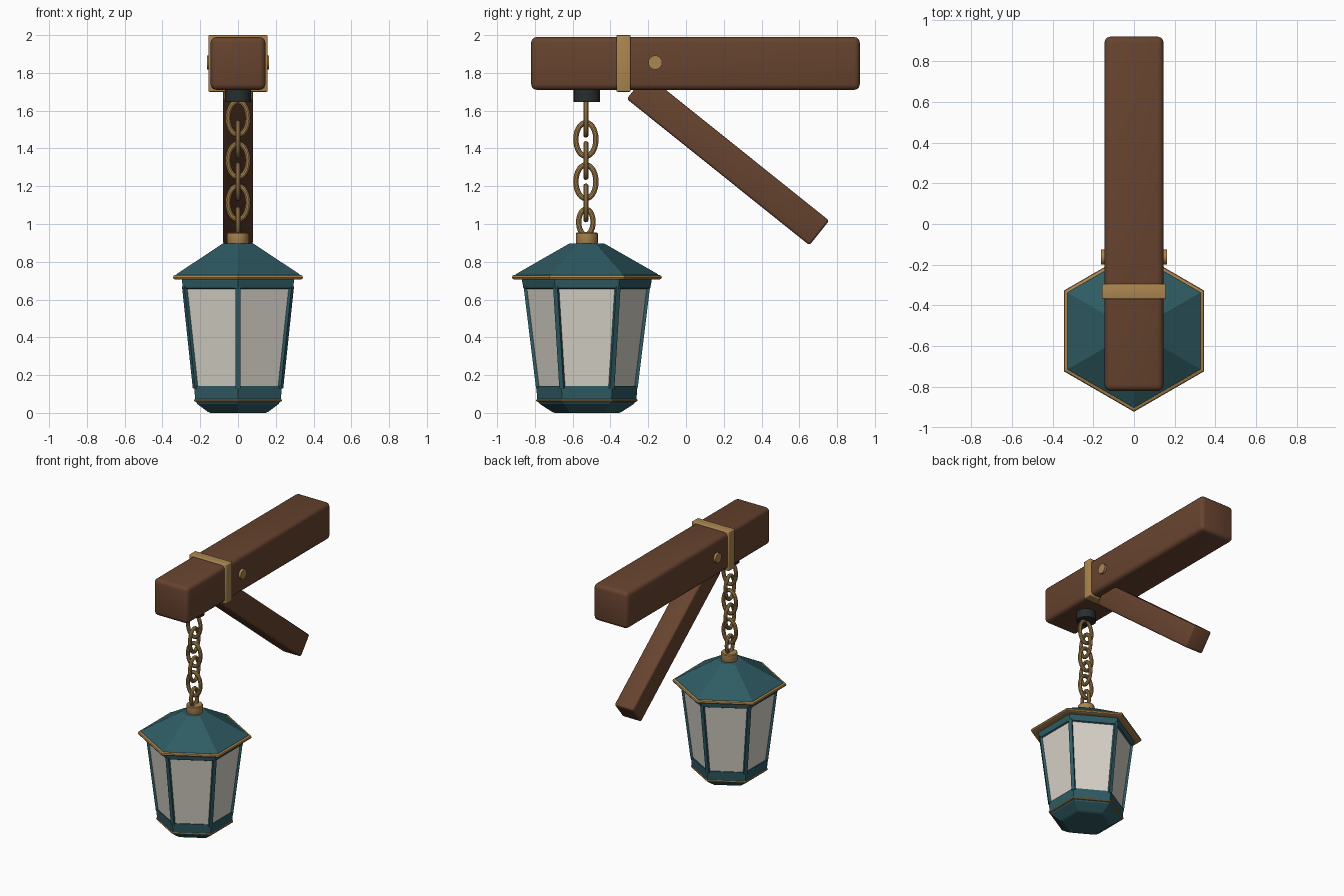
import bpy, bmesh, math
from mathutils import Matrix, Vector

if "Cube" in bpy.data.objects:
    bpy.data.objects.remove(bpy.data.objects["Cube"])

LANTERN_Y = -0.525


def material(name, rgb, rough=0.7):
    m = bpy.data.materials.new(name)
    m.use_nodes = True
    m.diffuse_color = (*rgb, 1)
    bsdf = m.node_tree.nodes["Principled BSDF"]
    bsdf.inputs["Base Color"].default_value = (*rgb, 1)
    bsdf.inputs["Roughness"].default_value = rough
    return m


WOOD = material("brown wood", (0.135, 0.056, 0.028))
BRASS = material("aged brass", (0.41, 0.24, 0.08))
TEAL = material("teal metal", (0.028, 0.105, 0.125))
IRON = material("dark iron", (0.02, 0.027, 0.028))
GLASS = material("pale glass", (0.68, 0.65, 0.58))


def finish(name, bm, mat, smooth=True):
    bmesh.ops.recalc_face_normals(bm, faces=bm.faces)
    mesh = bpy.data.meshes.new(name)
    bm.to_mesh(mesh)
    bm.free()
    mesh.materials.append(mat)
    ob = bpy.data.objects.new(name, mesh)
    bpy.context.collection.objects.link(ob)
    if smooth:
        bpy.ops.object.select_all(action="DESELECT")
        ob.select_set(True)
        bpy.context.view_layer.objects.active = ob
        bpy.ops.object.shade_smooth_by_angle(angle=math.radians(35))
    return ob


def box(name, size, center, mat, bevel, tilt=0.0):
    """Bevelled block, optionally tilted about the x axis."""
    bm = bmesh.new()
    bmesh.ops.create_cube(bm, size=1, matrix=Matrix.Diagonal((*size, 1)))
    bmesh.ops.bevel(bm, geom=bm.edges[:], offset=bevel, segments=3,
                    profile=0.5, affect="EDGES")
    bm.transform(Matrix.Translation(center) @ Matrix.Rotation(tilt, 4, "X"))
    return finish(name, bm, mat)


def turned(name, profile, sides, mat):
    """Solid turned about the lantern axis from (radius, z) points."""
    bm = bmesh.new()
    rings = []
    for r, z in profile:
        angles = [math.pi / 2 + math.tau * i / sides for i in range(sides)]
        rings.append([bm.verts.new((r * math.cos(a), LANTERN_Y + r * math.sin(a), z))
                      for a in angles])
    for lower, upper in zip(rings, rings[1:]):
        for i in range(sides):
            j = (i + 1) % sides
            bm.faces.new((lower[i], lower[j], upper[j], upper[i]))
    bm.faces.new(rings[0])
    bm.faces.new(rings[-1])
    return finish(name, bm, mat, smooth=sides > 6)


# Timber bracket
box("beam", (0.29, 1.74, 0.28), (0, 0.05, 1.85), WOOD, 0.03)
box("brace", (0.16, 1.24, 0.167), (0, 0.222, 1.34), WOOD, 0.014, math.radians(-38.7))

# Brass strap and side pegs
box("beam_strap", (0.314, 0.074, 0.3), (0, -0.331, 1.85), BRASS, 0.006)
for side, x in (("left", 0.15), ("right", -0.15)):
    bm = bmesh.new()
    bmesh.ops.create_cone(bm, cap_ends=True, segments=24, radius1=0.037,
                          radius2=0.037, depth=0.026,
                          matrix=Matrix.Translation((x, -0.163, 1.855))
                          @ Matrix.Rotation(math.pi / 2, 4, "Y"))
    finish(side + "_peg", bm, BRASS)

# Chain hanging from an iron socket
turned("chain_socket", [(0.07, 1.645), (0.07, 1.72)], 24, IRON)


def chain_link(name, z, half_width, half_height, across_x, tube=0.014):
    bm = bmesh.new()
    steps, around = 28, 10
    grid = []
    for i in range(steps):
        a = math.tau * i / steps
        w, h = half_width - tube, half_height - tube
        mid = Vector((w * math.cos(a), 0, h * math.sin(a)))
        out = Vector((h * math.cos(a), 0, w * math.sin(a))).normalized()
        ring = []
        for k in range(around):
            b = math.tau * k / around
            ring.append(bm.verts.new(mid + tube * (out * math.cos(b)
                                                   + Vector((0, math.sin(b), 0)))))
        grid.append(ring)
    for i in range(steps):
        p, q = grid[i], grid[(i + 1) % steps]
        for k in range(around):
            n = (k + 1) % around
            bm.faces.new((p[k], p[n], q[n], q[k]))
    turn = 0 if across_x else math.pi / 2
    bm.transform(Matrix.Translation((0, LANTERN_Y - 0.005, z))
                 @ Matrix.Rotation(turn, 4, "Z"))
    finish(name, bm, BRASS)


for i in range(5):
    chain_link(f"chain_link_{i + 1}", 1.56 - 0.112 * i, 0.067, 0.103, i % 2 == 0)
chain_link("lantern_loop", 1.01, 0.052, 0.082, False)

# Lantern top
turned("lantern_collar", [(0.053, 0.89), (0.058, 0.9), (0.058, 0.95), (0.053, 0.956)],
       24, BRASS)
turned("roof", [(0.382, 0.722), (0.375, 0.735), (0.092, 0.897)], 6, TEAL)
turned("roof_trim", [(0.38, 0.705), (0.393, 0.709), (0.397, 0.718),
                     (0.393, 0.727), (0.38, 0.731)], 6, BRASS)

# Lantern body
turned("upper_frame", [(0.325, 0.655), (0.336, 0.66), (0.343, 0.7), (0.343, 0.712)],
       6, TEAL)
turned("glass_panes", [(0.259, 0.13), (0.326, 0.67)], 6, GLASS)
turned("lower_frame", [(0.262, 0.066), (0.268, 0.142), (0.25, 0.142)], 6, TEAL)
turned("base_trim", [(0.255, 0.058), (0.266, 0.06), (0.269, 0.066),
                     (0.266, 0.072), (0.255, 0.074)], 6, BRASS)
turned("base", [(0.17, 0.0), (0.185, 0.006), (0.25, 0.048), (0.258, 0.062)], 6, TEAL)

# Leaning corner posts
for i in range(6):
    bm = bmesh.new()
    bmesh.ops.create_cube(bm, size=1)
    for v in bm.verts:
        top = v.co.z > 0
        v.co = Vector(((0.322 if top else 0.256) + v.co.x * 0.026,
                       v.co.y * 0.026, 0.67 if top else 0.13))
    bm.transform(Matrix.Translation((0, LANTERN_Y, 0))
                 @ Matrix.Rotation(math.pi / 2 + math.tau * i / 6, 4, "Z"))
    finish(f"corner_post_{i + 1}", bm, TEAL, smooth=False)
